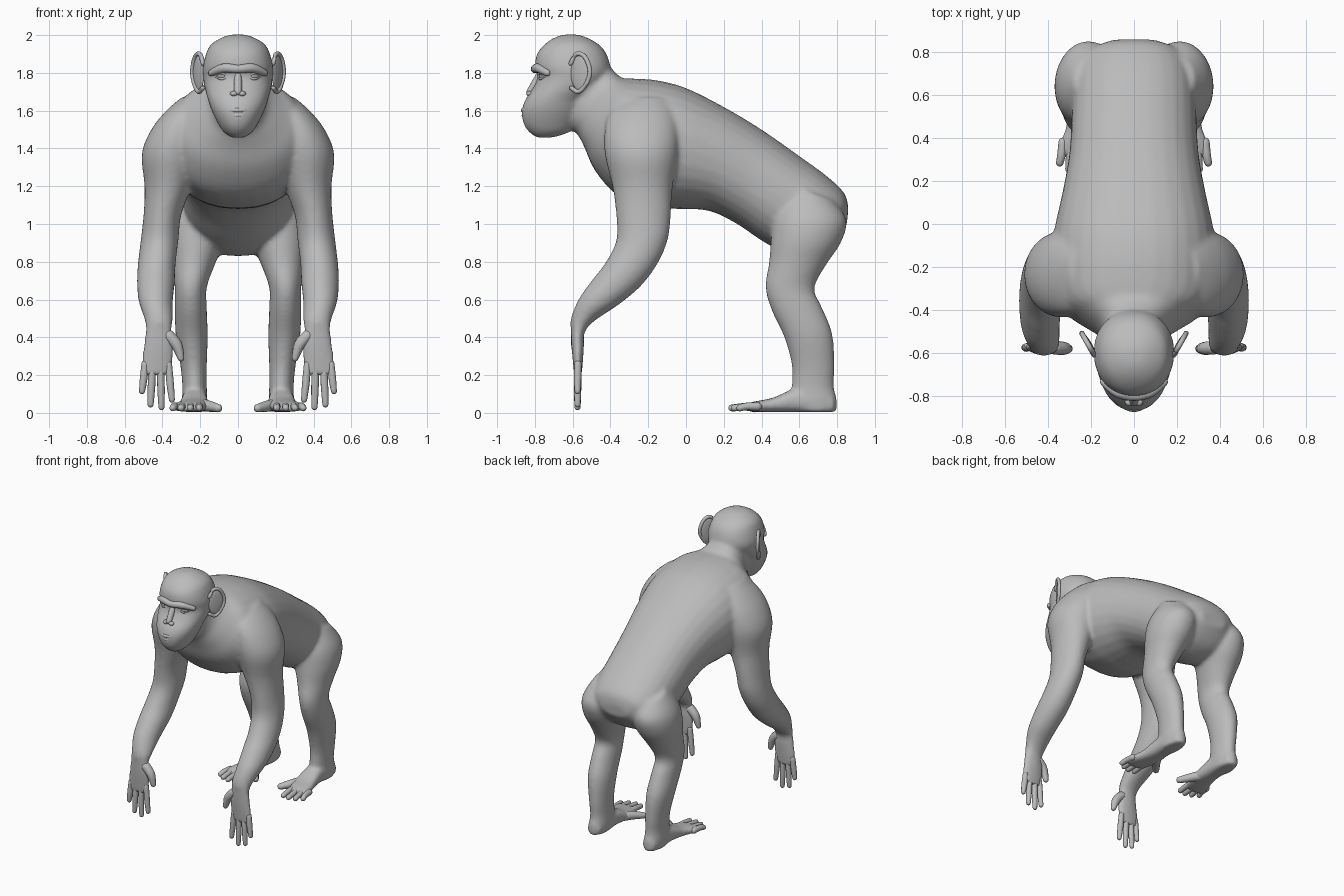
import bpy, bmesh, math
from mathutils import Vector, Matrix

if "Cube" in bpy.data.objects:
    bpy.data.objects.remove(bpy.data.objects["Cube"], do_unlink=True)

grey = bpy.data.materials.new("plain grey")
grey.use_nodes = True
grey.diffuse_color = (0.5, 0.5, 0.5, 1)
grey.node_tree.nodes["Principled BSDF"].inputs["Base Color"].default_value = grey.diffuse_color


def finish(bm, name):
    """Turn a bmesh into a smooth grey object."""
    bmesh.ops.recalc_face_normals(bm, faces=bm.faces[:])
    for face in bm.faces:
        face.smooth = True
    mesh = bpy.data.meshes.new(name)
    bm.to_mesh(mesh)
    bm.free()
    mesh.materials.append(grey)
    obj = bpy.data.objects.new(name, mesh)
    bpy.context.scene.collection.objects.link(obj)
    return obj


def spline(rows, steps=4):
    """Smooth interpolation through rows of numbers."""
    result = []
    for i in range(len(rows) - 1):
        a, b = rows[max(i - 1, 0)], rows[i]
        c, d = rows[i + 1], rows[min(i + 2, len(rows) - 1)]
        for k in range(steps):
            t = k / steps
            result.append([q + t * (r - p + t * (2 * p - 5 * q + 4 * r - s
                           + t * (3 * q - p - 3 * r + s))) / 2
                           for p, q, r, s in zip(a, b, c, d)])
    return result + [list(rows[-1])]


def skin(bm, rings):
    """Bridge rings of points and close both ends."""
    loops = [[bm.verts.new(p) for p in ring] for ring in rings]
    n = len(loops[0])
    for low, high in zip(loops, loops[1:]):
        for i in range(n):
            j = (i + 1) % n
            bm.faces.new((low[i], low[j], high[j], high[i]))
    bm.faces.new(loops[0][::-1])
    bm.faces.new(loops[-1])


def loft(bm, rows, side=1, power=2.0, segments=28):
    """Rows: one edge (y, z), opposite edge (y, z), centre x, half width."""
    rings = []
    for y0, z0, y1, z1, xc, half in spline(rows):
        ring = []
        for i in range(segments):
            angle = math.tau * i / segments
            c, s = math.cos(angle), math.sin(angle)
            c = math.copysign(abs(c) ** (2 / power), c)
            s = math.copysign(abs(s) ** (2 / power), s)
            ring.append((side * (xc + half * s),
                         (y0 + y1) / 2 + c * (y0 - y1) / 2,
                         (z0 + z1) / 2 + c * (z0 - z1) / 2))
        rings.append(ring)
    skin(bm, rings)


def tube(bm, rows, side=1, segments=12):
    """Round-ended tube through rows of x, y, z, radius."""
    path = [(Vector((side * x, y, z)), r) for x, y, z, r in spline(rows)]
    start = (path[0][0] - path[1][0]).normalized()
    end = (path[-1][0] - path[-2][0]).normalized()
    caps = (1.4, 1.0, 0.5)
    first, last = path[0], path[-1]
    path = ([(first[0] + start * first[1] * math.sin(a), first[1] * math.cos(a)) for a in caps]
            + path
            + [(last[0] + end * last[1] * math.sin(a), last[1] * math.cos(a)) for a in caps[::-1]])
    rings = []
    for i, (point, radius) in enumerate(path):
        along = path[min(i + 1, len(path) - 1)][0] - path[max(i - 1, 0)][0]
        across = along.cross(Vector((0.31, 0.43, 0.85))).normalized()
        up = along.cross(across).normalized()
        rings.append([point + radius * (across * math.cos(math.tau * k / segments)
                                        + up * math.sin(math.tau * k / segments))
                      for k in range(segments)])
    skin(bm, rings)


def ball(bm, centre, size, turn=0.0):
    matrix = (Matrix.Translation(centre) @ Matrix.Rotation(turn, 4, 'Z')
              @ Matrix.Diagonal((*size, 1)))
    bmesh.ops.create_uvsphere(bm, u_segments=24, v_segments=14, radius=1, matrix=matrix)


# Trunk, from rump to neck
body = bmesh.new()
loft(body, [
    (.86, 1.08, .85, .99, 0, .10), (.84, 1.16, .74, .87, 0, .22),
    (.75, 1.25, .58, .83, 0, .28), (.60, 1.36, .42, .90, 0, .29),
    (.40, 1.50, .27, 1.0, 0, .30), (.20, 1.62, .12, 1.07, 0, .33),
    (0, 1.72, -.05, 1.08, 0, .37), (-.15, 1.76, -.18, 1.09, 0, .38),
    (-.27, 1.77, -.36, 1.15, 0, .37), (-.32, 1.77, -.48, 1.28, 0, .32),
    (-.35, 1.78, -.54, 1.41, 0, .23), (-.39, 1.82, -.58, 1.48, 0, .16),
    (-.45, 1.88, -.64, 1.52, 0, .13)], power=2.2)

# Head, from chin to crown
loft(body, [
    (-.79, 1.457, -.71, 1.457, 0, .035), (-.83, 1.485, -.62, 1.485, 0, .075),
    (-.86, 1.53, -.58, 1.53, 0, .105), (-.87, 1.60, -.54, 1.60, 0, .14),
    (-.85, 1.66, -.52, 1.66, 0, .16), (-.81, 1.72, -.46, 1.72, 0, .177),
    (-.785, 1.78, -.41, 1.78, 0, .185), (-.80, 1.83, -.40, 1.83, 0, .187),
    (-.79, 1.90, -.42, 1.90, 0, .17), (-.75, 1.95, -.46, 1.95, 0, .145),
    (-.70, 1.985, -.52, 1.985, 0, .09), (-.65, 2.003, -.57, 2.003, 0, .04)], power=2.15)

for side in (1, -1):
    # Arm from shoulder to palm
    loft(body, [
        (-.32, 1.67, -.10, 1.67, .22, .08), (-.40, 1.60, -.06, 1.60, .27, .11),
        (-.43, 1.50, -.04, 1.50, .32, .14), (-.43, 1.37, -.04, 1.37, .35, .16),
        (-.39, 1.20, -.07, 1.20, .37, .125), (-.37, 1.05, -.08, 1.05, .40, .10),
        (-.37, .91, -.095, .92, .415, .10), (-.43, .79, -.15, .79, .43, .10),
        (-.50, .70, -.24, .67, .435, .10), (-.57, .60, -.36, .57, .435, .09),
        (-.61, .50, -.48, .49, .42, .075), (-.61, .44, -.535, .43, .42, .07),
        (-.607, .36, -.54, .36, .42, .08), (-.60, .28, -.545, .28, .427, .083),
        (-.592, .20, -.552, .20, .433, .075)], side)
    # Leg from hip to heel
    loft(body, [
        (.56, 1.20, .78, 1.13, .19, .09), (.47, 1.05, .85, 1.02, .21, .145),
        (.45, .93, .82, .90, .22, .15), (.44, .80, .74, .78, .235, .115),
        (.42, .67, .68, .66, .25, .085), (.45, .55, .72, .56, .25, .085),
        (.52, .40, .775, .42, .245, .085), (.56, .25, .787, .25, .235, .07),
        (.56, .15, .783, .14, .23, .065), (.56, .07, .80, .07, .23, .067),
        (.58, .004, .80, .004, .23, .06)], side)
    # Sole and instep
    loft(body, [
        (.78, .09, .78, .004, .23, .05), (.68, .12, .68, .004, .23, .065),
        (.57, .125, .57, .004, .23, .068), (.46, .08, .46, .004, .235, .08),
        (.36, .06, .36, .006, .262, .088), (.31, .045, .31, .012, .272, .08)], side, 2.6)

body = finish(body, "body")
remesh = body.modifiers.new("blend", 'REMESH')
remesh.mode = 'VOXEL'
remesh.voxel_size = 0.012
remesh.use_smooth_shade = True
relax = body.modifiers.new("relax", 'SMOOTH')
relax.factor = 0.5
relax.iterations = 12

# Brow ridge, nose and lips
face = bmesh.new()
tube(face, [(-.14, -.735, 1.80, .018), (-.075, -.782, 1.825, .025), (0, -.80, 1.82, .022),
            (.075, -.782, 1.825, .025), (.14, -.735, 1.80, .018)])
tube(face, [(0, -.775, 1.79, .018), (0, -.80, 1.74, .022), (0, -.825, 1.70, .02)])
for side in (1, -1):
    ball(face, (side * .022, -.828, 1.69), (.02, .018, .014))
for height, depth in ((1.602, -.862), (1.575, -.858)):
    tube(face, [(-.09, depth + .05, height - .006, .006), (-.05, depth + .016, height, .011),
                (0, depth, height, .012), (.05, depth + .016, height, .011),
                (.09, depth + .05, height - .006, .006)])
finish(face, "brow_nose_and_lips")

for side, label in ((1, "left"), (-1, "right")):
    # Eyeball with two lids
    eye = bmesh.new()
    ball(eye, (side * .085, -.755, 1.783), (.028, .022, .015), side * .35)
    for lift in (.014, -.014):
        tube(eye, [(.05, -.77, 1.782, .005), (.085, -.772, 1.782 + lift, .007),
                   (.12, -.745, 1.782, .005)], side)
    finish(eye, label + "_eye")

    # Ear: thin shell with a raised rim
    ear = bmesh.new()
    outline = [(.05, 1.85), (.32, 1.90), (.72, 1.885), (.97, 1.81), (.78, 1.74),
               (.42, 1.70), (.08, 1.72)]
    tube(ear, [(.182 + .062 * t, -.615 + .11 * t, z, .012) for t, z in outline], side)
    ball(ear, (side * .208, -.56, 1.80), (.012, .058, .095), -side * math.atan2(.062, .11))
    finish(ear, label + "_ear")

    # Four fingers and a thumb
    fingers = bmesh.new()
    for base, tip, low in ((.492, .508, .115), (.453, .463, .045),
                           (.410, .405, .03), (.368, .350, .07)):
        tube(fingers, [(base, -.572, .26, .019), ((base + tip) / 2, -.574, low / 2 + .12, .02),
                       (tip, -.574, low, .016)], side)
    tube(fingers, [(.37, -.575, .41, .032), (.325, -.578, .36, .03), (.302, -.58, .29, .018)], side)
    finish(fingers, label + "_fingers")

    # Four toes and a spread big toe
    toes = bmesh.new()
    for base, tip, front in ((.205, .205, .25), (.25, .253, .242),
                             (.292, .302, .255), (.33, .345, .285)):
        tube(toes, [(base, .38, .034, .022), ((base + tip) / 2, .32, .034, .02),
                    (tip, front, .026, .018)], side)
    tube(toes, [(.21, .50, .042, .036), (.155, .42, .036, .03), (.105, .36, .025, .022)], side)
    finish(toes, label + "_toes")
